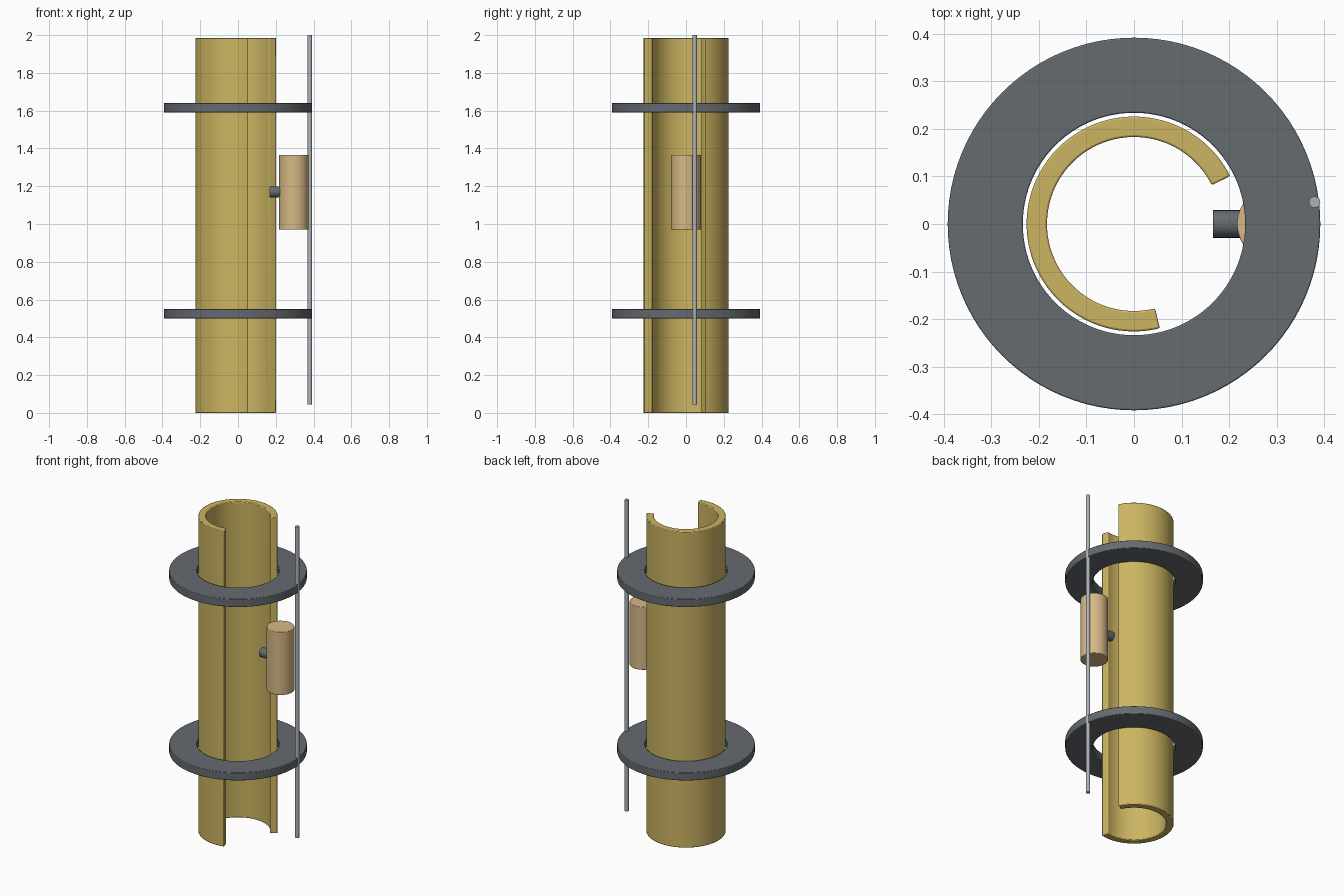
import bpy, bmesh
from math import radians, cos, sin, tau, pi

if "Cube" in bpy.data.objects:
    bpy.data.objects.remove(bpy.data.objects["Cube"])


def material(name, color):
    m = bpy.data.materials.new(name)
    m.diffuse_color = (*color, 1)
    m.use_nodes = True
    m.node_tree.nodes["Principled BSDF"].inputs["Base Color"].default_value = m.diffuse_color
    return m


BRASS = material("brass", (0.60, 0.46, 0.12))
DARK = material("dark_metal", (0.13, 0.145, 0.16))
STEEL = material("steel", (0.42, 0.45, 0.48))
WOOD = material("wood", (0.68, 0.48, 0.24))


def finish(obj, name, mat, bevel=0.0):
    obj.name = name
    obj.data.materials.append(mat)
    bpy.ops.object.select_all(action='DESELECT')
    obj.select_set(True)
    bpy.context.view_layer.objects.active = obj
    bpy.ops.object.shade_smooth_by_angle(angle=radians(35))
    if bevel:
        b = obj.modifiers.new("edge_bevel", 'BEVEL')
        b.width = bevel
        b.segments = 2
        b.limit_method = 'ANGLE'
        b.angle_limit = radians(40)


def tube(name, r_in, r_out, z0, z1, mat, a0=0, a1=360, steps=96, bevel=0.0):
    """Rectangular wall section swept around z; open when the arc is partial."""
    closed = a1 - a0 >= 360
    bm = bmesh.new()
    loops = []
    for i in range(steps if closed else steps + 1):
        a = radians(a0 + (a1 - a0) * i / steps)
        loops.append([bm.verts.new((r * cos(a), r * sin(a), z))
                      for r, z in ((r_in, z0), (r_out, z0), (r_out, z1), (r_in, z1))])
    pairs = list(zip(loops, loops[1:] + loops[:1])) if closed else list(zip(loops, loops[1:]))
    for p, q in pairs:
        for k in range(4):
            n = (k + 1) % 4
            bm.faces.new((p[k], p[n], q[n], q[k]))
    if not closed:
        bm.faces.new(loops[0])
        bm.faces.new(loops[-1])
    bmesh.ops.recalc_face_normals(bm, faces=bm.faces)
    me = bpy.data.meshes.new(name)
    bm.to_mesh(me)
    bm.free()
    obj = bpy.data.objects.new(name, me)
    bpy.context.collection.objects.link(obj)
    finish(obj, name, mat, bevel)


def cylinder(name, r, length, loc, mat, rot=(0, 0, 0), sides=32, bevel=0.0):
    bpy.ops.mesh.primitive_cylinder_add(vertices=sides, radius=r, depth=length,
                                        location=loc, rotation=rot)
    finish(bpy.context.object, name, mat, bevel)


# Split main tube, open toward the front right
tube("split_tube", 0.183, 0.226, 0.0, 1.985, BRASS, 26.5, 284, 80, bevel=0.004)

# Two flange rings
for name, z in (("lower_ring", 0.525), ("upper_ring", 1.615)):
    tube(name, 0.234, 0.392, z - 0.025, z + 0.025, DARK, bevel=0.003)

# Thin vertical rod through the ring rims
cylinder("guide_rod", 0.012, 1.955, (0.38, 0.046, 1.0225), STEEL, sides=16)

# Handle and its stub axle
cylinder("handle", 0.079, 0.396, (0.296, 0, 1.168), WOOD, sides=48, bevel=0.003)
cylinder("handle_stub", 0.029, 0.085, (0.2085, 0, 1.17), DARK, rot=(0, pi / 2, 0))
